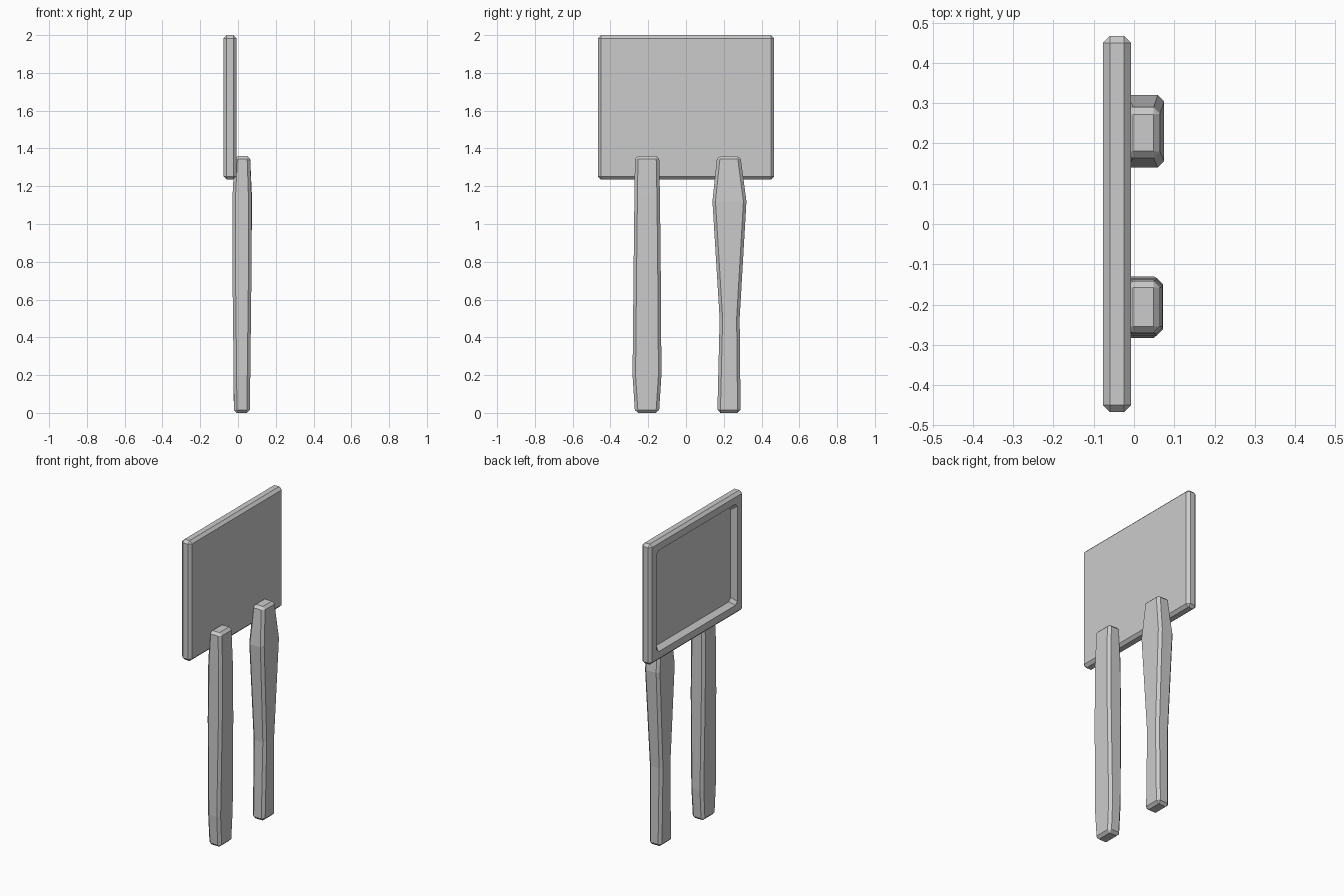
import bpy, bmesh

if "Cube" in bpy.data.objects:
    bpy.data.objects.remove(bpy.data.objects["Cube"])


def finish(name, bm, bevel):
    bmesh.ops.recalc_face_normals(bm, faces=bm.faces)
    mesh = bpy.data.meshes.new(name)
    bm.to_mesh(mesh)
    bm.free()
    obj = bpy.data.objects.new(name, mesh)
    bpy.context.collection.objects.link(obj)
    mod = obj.modifiers.new("edge_chamfer", 'BEVEL')
    mod.width = bevel
    mod.segments = 1
    mod.limit_method = 'ANGLE'
    mod.angle_limit = 1.2
    return obj


def loft(name, rings, bevel):
    # rings: (z, x0, x1, y0, y1) rectangles from bottom to top
    bm = bmesh.new()
    loops = [[bm.verts.new(p) for p in
              ((x0, y0, z), (x1, y0, z), (x1, y1, z), (x0, y1, z))]
             for z, x0, x1, y0, y1 in rings]
    for a, b in zip(loops, loops[1:]):
        for i in range(4):
            j = (i + 1) % 4
            bm.faces.new((a[i], a[j], b[j], b[i]))
    bm.faces.new(loops[0][::-1])
    bm.faces.new(loops[-1])
    return finish(name, bm, bevel)


# Sign board: slab with a sloped recess in its back (-x) face
X0, X1, Y, Z0, Z1 = -0.077, -0.008, 0.467, 1.235, 2.0
bm = bmesh.new()
bmesh.ops.create_cube(bm, size=1)
for v in bm.verts:
    v.co = (X0 if v.co.x < 0 else X1,
            Y if v.co.y > 0 else -Y,
            Z1 if v.co.z > 0 else Z0)
bm.normal_update()
back = [f for f in bm.faces if f.normal.x < -0.9]
bmesh.ops.inset_region(bm, faces=back, thickness=0.087)
bmesh.ops.inset_region(bm, faces=back, thickness=0.031)
for v in back[0].verts:
    v.co.x = X0 + 0.032
finish("sign_board", bm, 0.017)

# Two uneven wooden posts
loft("left_post", [
    (0.0, -0.022, 0.063, -0.270, -0.143),
    (0.2, -0.023, 0.065, -0.283, -0.130),
    (0.8, -0.030, 0.072, -0.277, -0.134),
    (1.15, -0.029, 0.071, -0.273, -0.138),
    (1.36, -0.018, 0.064, -0.270, -0.142)], 0.016)
loft("right_post", [
    (0.0, -0.022, 0.063, 0.166, 0.289),
    (0.5, -0.026, 0.066, 0.178, 0.284),
    (1.12, -0.030, 0.075, 0.140, 0.320),
    (1.36, -0.018, 0.064, 0.165, 0.288)], 0.016)
